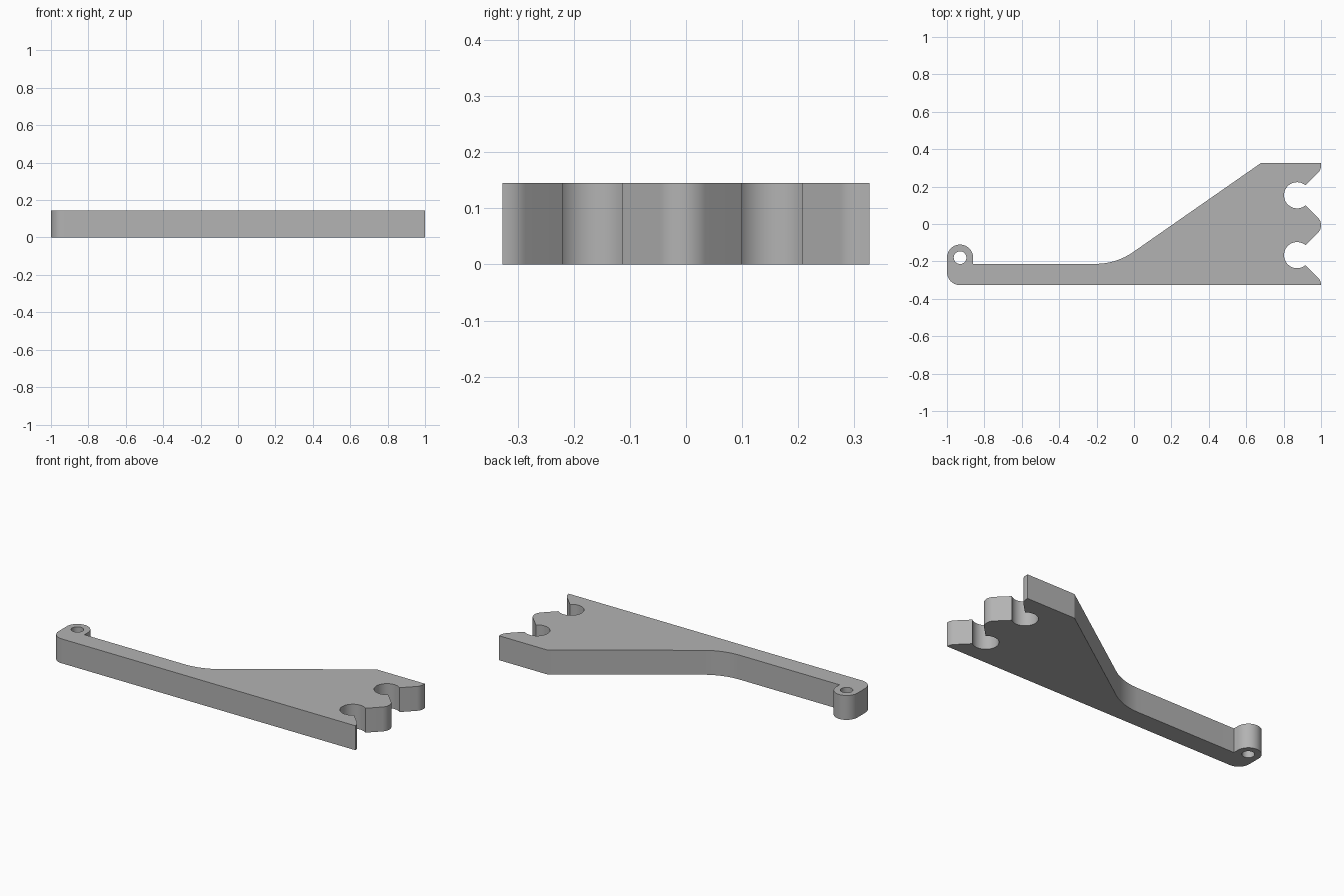
import bpy, bmesh
from math import cos, sin, tan, pi, radians, atan2, acos

if "Cube" in bpy.data.objects:
    bpy.data.objects.remove(bpy.data.objects["Cube"], do_unlink=True)

HEIGHT = 0.145
BACK = 0.327          # half depth of the plate
BAR_Y = -0.213        # back edge of the thin bar


def arc(cx, cy, r, a0, a1, n):
    """Points on an arc, angles in degrees."""
    return [(cx + r * cos(radians(a0 + (a1 - a0) * i / n)),
             cy + r * sin(radians(a0 + (a1 - a0) * i / n))) for i in range(n + 1)]


# Bar with rounded front left corner, then the bottom notch tip
TIP_R, NOTCH_R, NOTCH_X = 0.058, 0.07, 0.872
EYE_X, EYE_Y, EYE_R = -0.93, -0.18, 0.07
outline = arc(EYE_X, EYE_R - BACK, EYE_R, 180, 270, 12)
outline += arc(1 - TIP_R, -BACK, TIP_R, 0, 45, 8)

# Two round notches, each followed by a rounded tip
for notch_y in (-0.1665, 0.1535):
    outline += arc(NOTCH_X, notch_y, NOTCH_R, -50, -310, 32)
    tip_y = notch_y + 0.16
    last = notch_y > 0
    outline += arc(1 - TIP_R, tip_y, TIP_R, -45, 0 if last else 45, 8 if last else 16)

# Sloped back edge with a fillet into the bar
outline += [(1, BACK), (0.68, BACK)]
slope = atan2(BACK - BAR_Y, 0.68 + 0.095)
fillet_r = 0.35
fillet_x = -0.095 - fillet_r * tan(slope / 2)
outline += arc(fillet_x, BAR_Y + fillet_r, fillet_r, -90 + slope * 180 / pi, -90, 12)

# Rounded eye at the bar end
outline += [(EYE_X + EYE_R, BAR_Y)]
outline += arc(EYE_X, EYE_Y, EYE_R, 0, 180, 24)
hole = arc(EYE_X, EYE_Y, 0.034, 0, 360, 32)[:-1]

# Fill the profile around the hole and extrude it
bm = bmesh.new()
edges = []
for loop in (outline, hole):
    verts = [bm.verts.new((x, y, 0)) for x, y in loop]
    edges += [bm.edges.new((v, verts[i - 1])) for i, v in enumerate(verts)]
bmesh.ops.triangle_fill(bm, edges=edges, use_beauty=True, normal=(0, 0, 1))
result = bmesh.ops.extrude_face_region(bm, geom=bm.faces[:], use_keep_orig=True)
top = [v for v in result["geom"] if isinstance(v, bmesh.types.BMVert)]
bmesh.ops.translate(bm, verts=top, vec=(0, 0, HEIGHT))
bmesh.ops.recalc_face_normals(bm, faces=bm.faces[:])
mesh = bpy.data.meshes.new("notched_bracket")
bm.to_mesh(mesh)
bm.free()

bracket = bpy.data.objects.new("notched_bracket", mesh)
bpy.context.collection.objects.link(bracket)

# Plain grey
grey = bpy.data.materials.new("plain_grey")
grey.use_nodes = True
grey.diffuse_color = (0.45, 0.45, 0.45, 1)
grey.node_tree.nodes["Principled BSDF"].inputs["Base Color"].default_value = (0.45, 0.45, 0.45, 1)
mesh.materials.append(grey)

bpy.ops.object.select_all(action="DESELECT")
bracket.select_set(True)
bpy.context.view_layer.objects.active = bracket
bpy.ops.object.shade_smooth_by_angle(angle=radians(30))
